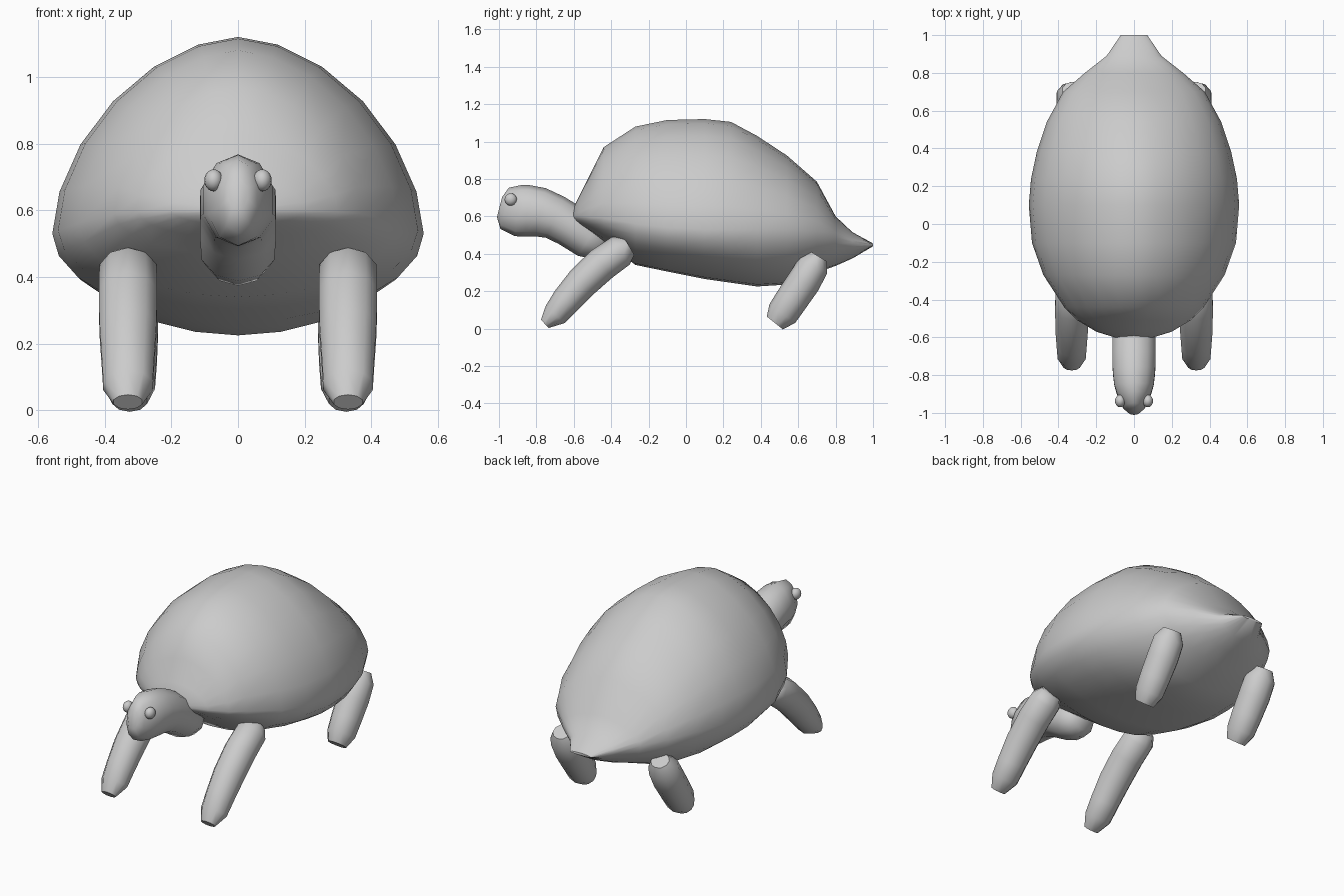
import bpy, bmesh, math
from mathutils import Vector

if "Cube" in bpy.data.objects:
    bpy.data.objects.remove(bpy.data.objects["Cube"])

grey = bpy.data.materials.new("plain grey")
grey.diffuse_color = (0.6, 0.6, 0.6, 1)
grey.use_nodes = True
grey.node_tree.nodes["Principled BSDF"].inputs["Base Color"].default_value = grey.diffuse_color


def finish(obj, angle=60):
    obj.data.materials.append(grey)
    bpy.ops.object.select_all(action='DESELECT')
    obj.select_set(True)
    bpy.context.view_layer.objects.active = obj
    bpy.ops.object.shade_smooth_by_angle(angle=math.radians(angle))


def loft(name, rings):
    """Skin a list of equal-length point rings and cap both ends."""
    bm = bmesh.new()
    loops = [[bm.verts.new(p) for p in ring] for ring in rings]
    n = len(loops[0])
    for a, b in zip(loops, loops[1:]):
        for i in range(n):
            j = (i + 1) % n
            bm.faces.new((a[i], a[j], b[j], b[i]))
    bm.faces.new(loops[0][::-1])
    bm.faces.new(loops[-1])
    bmesh.ops.recalc_face_normals(bm, faces=bm.faces)
    mesh = bpy.data.meshes.new(name)
    bm.to_mesh(mesh)
    bm.free()
    obj = bpy.data.objects.new(name, mesh)
    bpy.context.collection.objects.link(obj)
    finish(obj)


def tube(name, x, path, sides=10):
    """Tube in the yz plane; path holds (y, z, half width, half thickness)."""
    rings = []
    for i, (y, z, rx, rn) in enumerate(path):
        a, b = path[max(i - 1, 0)], path[min(i + 1, len(path) - 1)]
        t = Vector((0, b[0] - a[0], b[1] - a[1])).normalized()
        up = Vector((0, -t.z, t.y))
        ring = []
        for k in range(sides):
            ang = 2 * math.pi * (k + 0.5) / sides
            ring.append(Vector((x + rx * math.cos(ang), y, z)) + up * rn * math.sin(ang))
        rings.append(ring)
    loft(name, rings)


def power(v, e):
    return math.copysign(abs(v) ** e, v)


# Shell with belly and tail: y, half width, top z, rim z, bottom z
stations = [
    (-0.61, 0.07, 0.63, 0.60, 0.585), (-0.57, 0.20, 0.71, 0.60, 0.555),
    (-0.51, 0.30, 0.83, 0.595, 0.515), (-0.44, 0.37, 0.97, 0.59, 0.465),
    (-0.27, 0.48, 1.08, 0.56, 0.34), (-0.10, 0.54, 1.115, 0.54, 0.305),
    (0.10, 0.557, 1.12, 0.53, 0.265), (0.24, 0.545, 1.105, 0.53, 0.245),
    (0.38, 0.515, 1.03, 0.53, 0.225), (0.54, 0.462, 0.925, 0.53, 0.235),
    (0.70, 0.375, 0.785, 0.52, 0.30), (0.80, 0.26, 0.60, 0.49, 0.335),
    (0.89, 0.145, 0.515, 0.46, 0.375), (1.0, 0.07, 0.455, 0.447, 0.44)]
rings = []
for y, w, top, rim, bottom in stations:
    ring = []
    for k in range(24):
        a = 2 * math.pi * k / 24
        c, s = math.cos(a), math.sin(a)
        e, h = (2 / 1.75, top - rim) if s > 0 else (2 / 1.95, rim - bottom)
        ring.append((w * power(c, e), y, rim + h * power(s, e)))
    rings.append(ring)
loft("shell", rings)

# Head and neck
tube("head_and_neck", 0, [
    (-0.997, 0.65, 0.03, 0.055), (-0.97, 0.643, 0.06, 0.112),
    (-0.90, 0.63, 0.095, 0.137), (-0.85, 0.63, 0.11, 0.138),
    (-0.78, 0.622, 0.118, 0.132), (-0.70, 0.595, 0.12, 0.12),
    (-0.62, 0.55, 0.12, 0.115), (-0.52, 0.48, 0.115, 0.108),
    (-0.46, 0.45, 0.095, 0.085), (-0.43, 0.435, 0.05, 0.045)])

for side, sx in (("left", -1), ("right", 1)):
    # Front legs
    tube("front_leg_" + side, 0.33 * sx, [
        (-0.755, 0.025, 0.045, 0.03), (-0.70, 0.075, 0.078, 0.068),
        (-0.64, 0.15, 0.083, 0.08), (-0.555, 0.247, 0.09, 0.088),
        (-0.45, 0.345, 0.092, 0.092), (-0.35, 0.415, 0.09, 0.088),
        (-0.305, 0.442, 0.06, 0.055)])
    # Back legs
    tube("back_leg_" + side, 0.325 * sx, [
        (0.475, 0.03, 0.055, 0.055), (0.515, 0.08, 0.08, 0.085),
        (0.565, 0.155, 0.086, 0.088), (0.63, 0.25, 0.09, 0.09),
        (0.68, 0.335, 0.088, 0.085), (0.71, 0.385, 0.055, 0.05)])
    # Eyes
    bpy.ops.mesh.primitive_uv_sphere_add(segments=16, ring_count=10, radius=0.033,
                                         location=(0.073 * sx, -0.937, 0.69))
    eye = bpy.context.object
    eye.name = "eye_" + side
    eye.scale.x = 0.85
    finish(eye)
